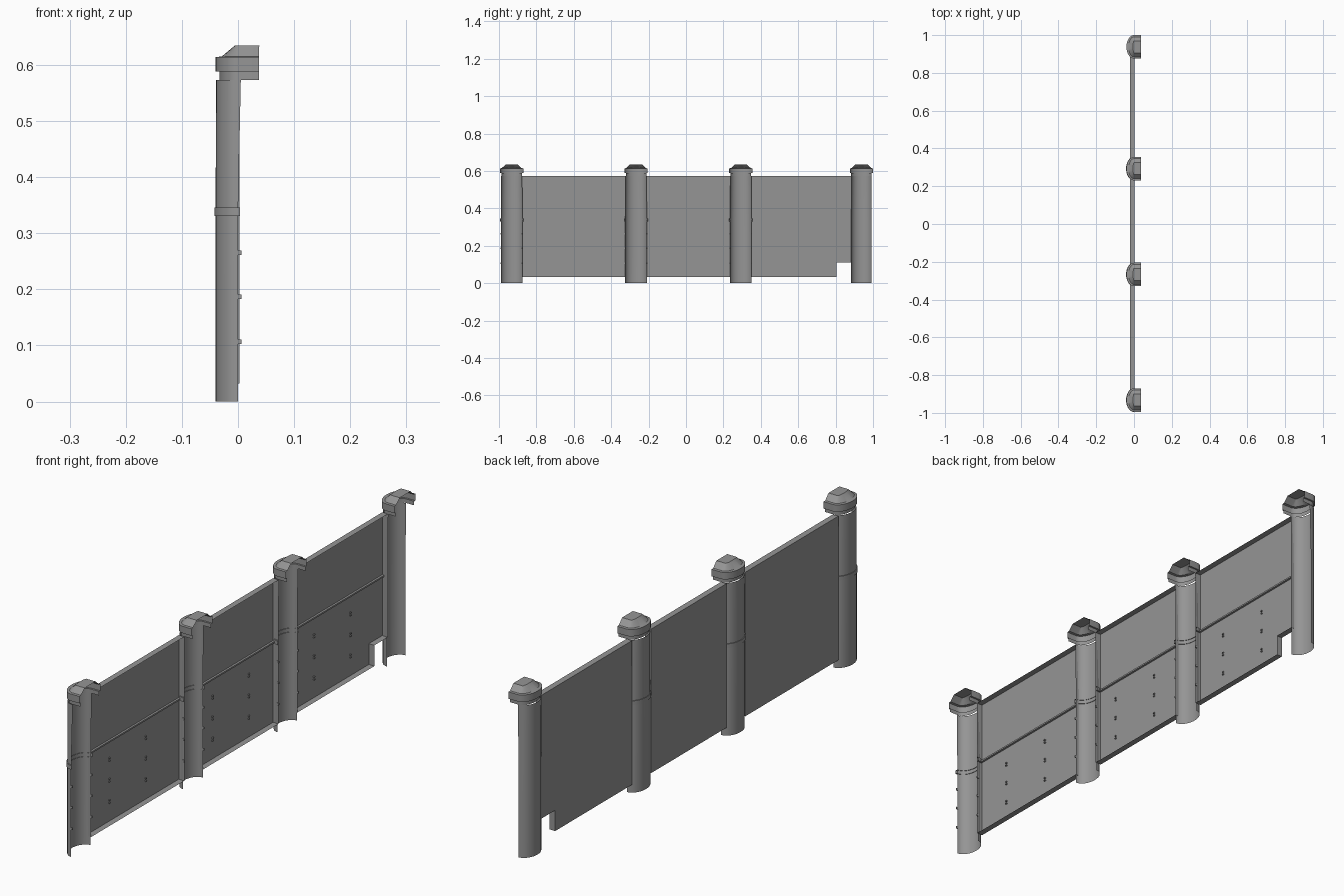
import bpy, bmesh, math

if "Cube" in bpy.data.objects:
    bpy.data.objects.remove(bpy.data.objects["Cube"])

grey = bpy.data.materials.new("plain_grey")
grey.diffuse_color = (0.3, 0.3, 0.3, 1)
grey.use_nodes = True
grey.node_tree.nodes["Principled BSDF"].inputs["Base Color"].default_value = grey.diffuse_color


def finish(bm, name, smooth=False):
    bmesh.ops.recalc_face_normals(bm, faces=bm.faces[:])
    me = bpy.data.meshes.new(name)
    bm.to_mesh(me)
    bm.free()
    me.materials.append(grey)
    ob = bpy.data.objects.new(name, me)
    bpy.context.collection.objects.link(ob)
    if smooth:
        bpy.ops.object.select_all(action='DESELECT')
        ob.select_set(True)
        bpy.context.view_layer.objects.active = ob
        bpy.ops.object.shade_smooth_by_angle(angle=math.radians(35))
    return ob


def d_loop(cy, front, depth, half, z, n=16):
    """Open half-round section: bulges to -x, open at x = front."""
    pts = [(front, cy + half, z)]
    for i in range(n + 1):
        a = math.pi / 2 + math.pi * i / n
        pts.append((depth * math.cos(a), cy + half * math.sin(a), z))
    pts.append((front, cy - half, z))
    return pts


def shell(name, cy, rows, cap_top=False):
    """Loft open half-round sections; rows are (front, depth, half, z)."""
    bm = bmesh.new()
    loops = [[bm.verts.new(p) for p in d_loop(cy, *r)] for r in rows]
    for a, b in zip(loops, loops[1:]):
        for i in range(len(a) - 1):
            bm.faces.new((a[i], a[i + 1], b[i + 1], b[i]))
    if cap_top:
        bm.faces.new(loops[-1])
    bmesh.ops.remove_doubles(bm, verts=bm.verts[:], dist=1e-5)
    return finish(bm, name, True)


def box(bm, x0, x1, y0, y1, z0, z1):
    vs = bmesh.ops.create_cube(bm, size=1)["verts"]
    for v in vs:
        v.co = ((x0 + x1) / 2 + v.co.x * (x1 - x0),
                (y0 + y1) / 2 + v.co.y * (y1 - y0),
                (z0 + z1) / 2 + v.co.z * (z1 - z0))


# Posts, collars and caps
posts = [-0.932, -0.267, 0.293, 0.938]
for k, cy in enumerate(posts):
    w = 0.055 if k == 3 else 0.058
    shell(f"post_{k + 1}", cy, [(0.0, 0.040, w, 0.0),
                                (0.0, 0.040, w, 0.335),
                                (0.005, 0.039, w - 0.002, 0.573)])
    if k < 3:
        shell(f"collar_{k + 1}", cy, [(0.003, 0.038, w - 0.002, 0.331),
                                      (0.004, 0.042, w + 0.005, 0.331),
                                      (0.004, 0.042, w + 0.005, 0.346),
                                      (0.003, 0.038, w - 0.002, 0.346)])
    shell(f"post_cap_{k + 1}", cy, [(0.037, 0.033, 0.055, 0.573),
                                    (0.037, 0.033, 0.055, 0.588),
                                    (0.037, 0.040, 0.062, 0.588),
                                    (0.037, 0.040, 0.062, 0.614),
                                    (0.037, 0.029, 0.053, 0.615),
                                    (0.038, 0.005, 0.032, 0.635)], True)

# Panels: a thin sheet with a flange folded towards +x along its outline
BACK, FRONT, LOW, TOP = -0.02, 0.003, 0.032, 0.573
spans = [(-0.876, -0.323), (-0.211, 0.237), (0.349, 0.885)]
for k, (y0, y1) in enumerate(spans):
    outline = [(y0, TOP), (y0, LOW)]
    if k == 2:   # notch at the bottom corner
        outline += [(0.805, LOW), (0.805, 0.11), (y1, 0.11)]
    else:
        outline += [(y1, LOW)]
    outline += [(y1, TOP)]
    bm = bmesh.new()
    back = [bm.verts.new((BACK, y, z)) for y, z in outline]
    front = [bm.verts.new((FRONT, y, z)) for y, z in outline]
    bm.faces.new(back)
    n = len(back)
    for i in range(n):
        j = (i + 1) % n
        bm.faces.new((back[i], back[j], front[j], front[i]))
    finish(bm, f"panel_{k + 1}")

    # Middle rail on the open side
    bm = bmesh.new()
    box(bm, BACK, BACK + 0.008, y0, y1, 0.333, 0.339)
    finish(bm, f"middle_rail_{k + 1}")

    # Small studs in two columns
    bm = bmesh.new()
    mid = (posts[k] + posts[k + 1]) / 2 - 0.03
    for y in (mid - 0.108, mid + 0.108):
        for z in (0.107, 0.187, 0.265):
            for dz in (-0.005, 0.005):
                box(bm, BACK, BACK + 0.005, y - 0.003, y + 0.003,
                    z + dz - 0.002, z + dz + 0.002)
    finish(bm, f"panel_studs_{k + 1}")

# Studs along the open edges of the collared posts
bm = bmesh.new()
for cy in posts[:3]:
    for s in (-1, 1):
        for z in (0.107, 0.187, 0.265):
            y = cy + s * 0.058
            box(bm, -0.002, 0.006, y - 0.002, y + 0.002, z - 0.004, z + 0.004)
finish(bm, "post_studs")
